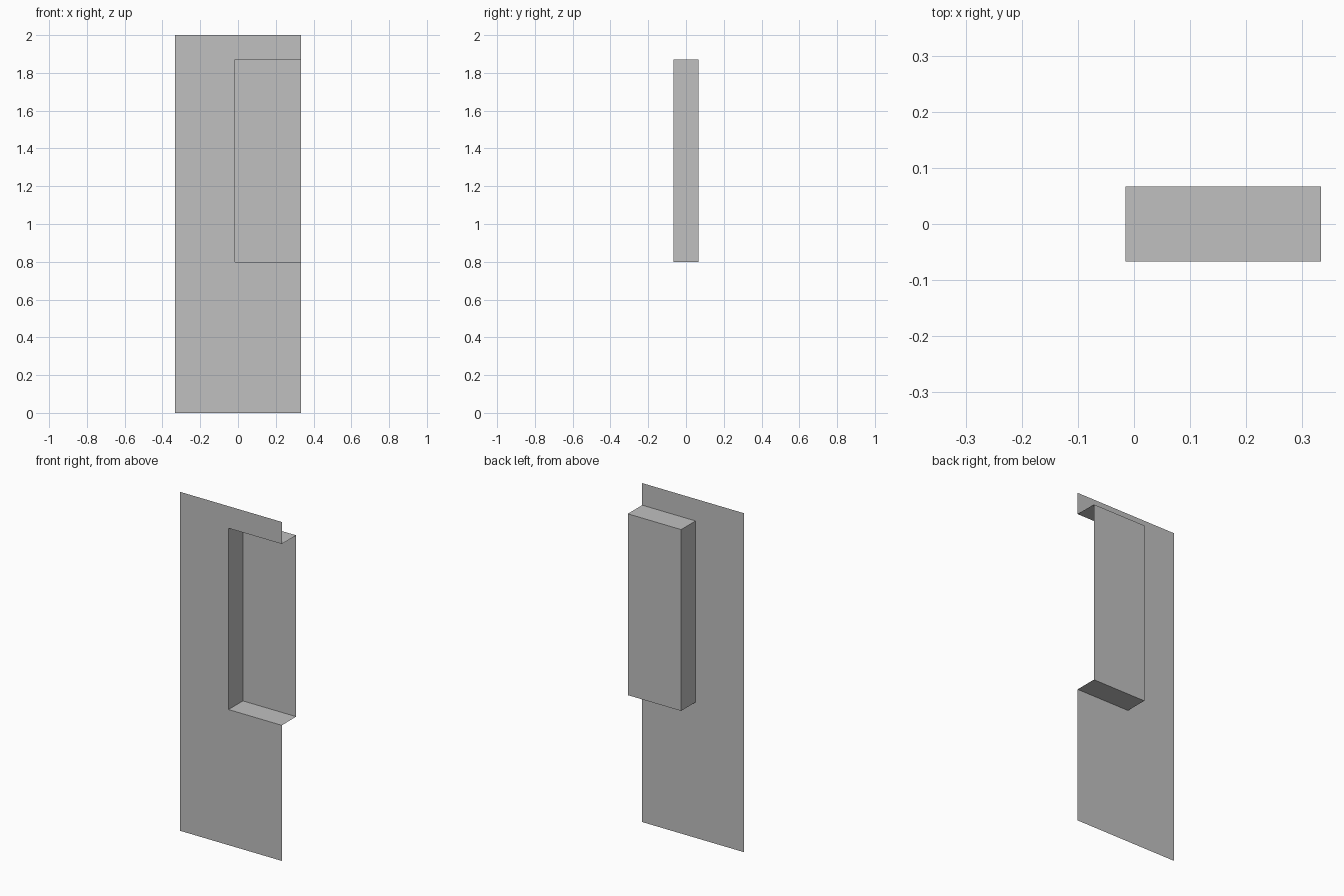
import bpy
import bmesh
from mathutils import Vector

# Remove the default object
cube = bpy.data.objects.get("Cube")
if cube:
    bpy.data.objects.remove(cube, do_unlink=True)

# Main dimensions
HALF_W, HEIGHT = 0.333, 2.0
FRONT, BACK = -0.067, 0.067
INNER = -0.015
SILL, HEAD = 0.80, 1.87

# Single plain material
grey = bpy.data.materials.new("plain grey")
grey.use_nodes = True
colour = (0.53, 0.53, 0.53, 1.0)
grey.diffuse_color = colour
grey.node_tree.nodes["Principled BSDF"].inputs["Base Color"].default_value = colour


def sheet(name, outline, facing):
    """Flat sheet from an outline, turned towards the given direction."""
    bm = bmesh.new()
    face = bm.faces.new([bm.verts.new(p) for p in outline])
    face.normal_update()
    if face.normal.dot(Vector(facing)) < 0:
        face.normal_flip()
    mesh = bpy.data.meshes.new(name)
    bm.to_mesh(mesh)
    bm.free()
    mesh.materials.append(grey)
    obj = bpy.data.objects.new(name, mesh)
    bpy.context.collection.objects.link(obj)
    return obj


# Front panel, notched where the niche opens
profile = [(-HALF_W, 0), (HALF_W, 0), (HALF_W, SILL), (INNER, SILL),
           (INNER, HEAD), (HALF_W, HEAD), (HALF_W, HEIGHT), (-HALF_W, HEIGHT)]
sheet("front_panel", [(x, FRONT, z) for x, z in profile], (0, -1, 0))

# Niche floor and ceiling
for name, z, up in (("niche_floor", SILL, 1), ("niche_ceiling", HEAD, -1)):
    sheet(name, [(INNER, FRONT, z), (HALF_W, FRONT, z),
                 (HALF_W, BACK, z), (INNER, BACK, z)], (0, 0, up))

# Niche side wall and back; the outer side stays open
sheet("niche_side", [(INNER, FRONT, SILL), (INNER, BACK, SILL),
                     (INNER, BACK, HEAD), (INNER, FRONT, HEAD)], (1, 0, 0))
sheet("niche_back", [(INNER, BACK, SILL), (HALF_W, BACK, SILL),
                     (HALF_W, BACK, HEAD), (INNER, BACK, HEAD)], (0, -1, 0))
